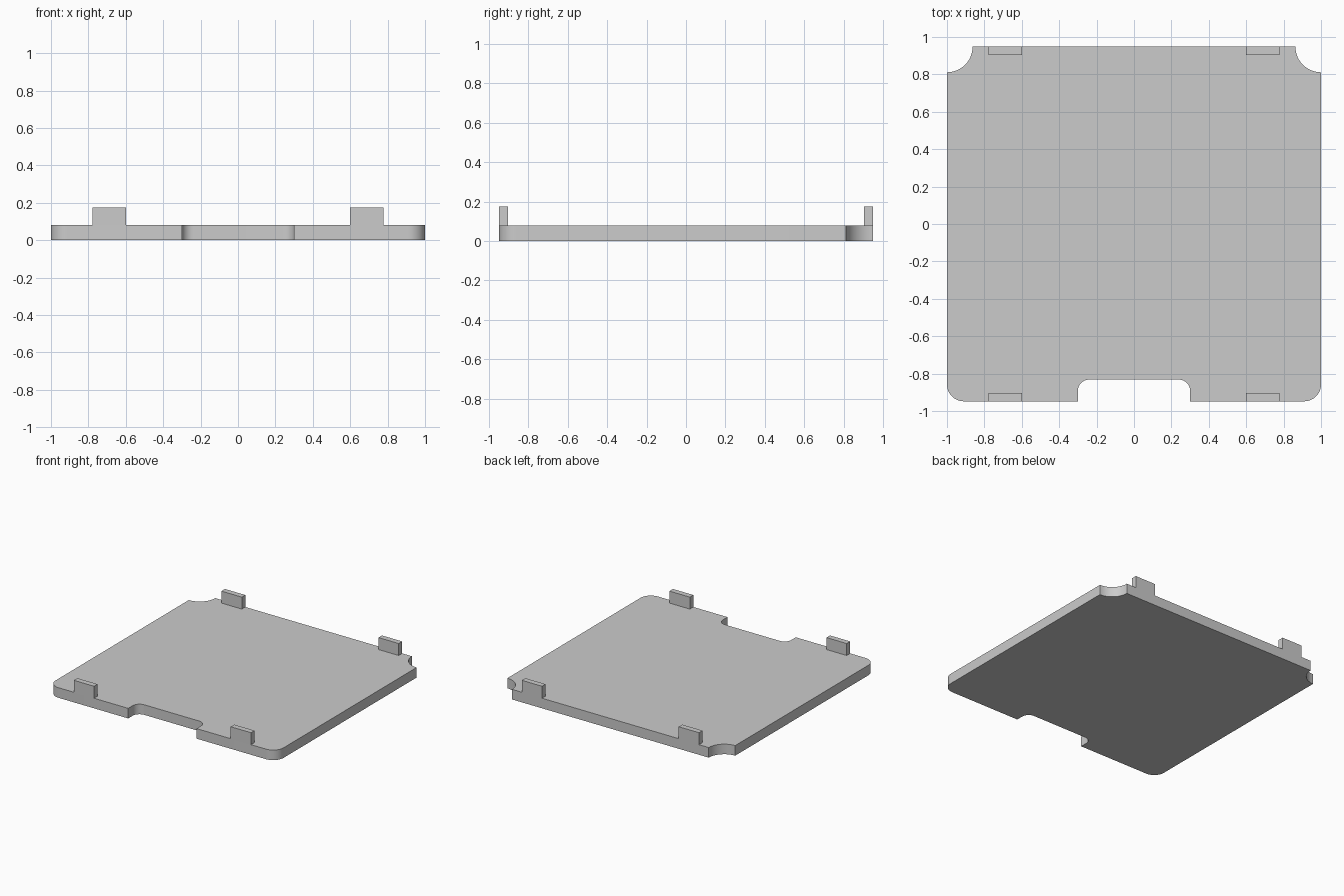
import bpy
import bmesh
from math import cos, sin, radians

cube = bpy.data.objects.get("Cube")
if cube:
    bpy.data.objects.remove(cube, do_unlink=True)

HALF_X, HALF_Y = 1.0, 0.948
PLATE_TOP, TAB_TOP = 0.08, 0.175

# One flat grey for everything
grey = bpy.data.materials.new("light grey")
grey.use_nodes = True
colour = (0.6, 0.6, 0.6, 1)
grey.diffuse_color = colour
grey.node_tree.nodes["Principled BSDF"].inputs["Base Color"].default_value = colour


def arc(cx, cy, radius, start, end, steps=12):
    angles = [radians(start + (end - start) * i / steps) for i in range(steps + 1)]
    return [(cx + radius * cos(a), cy + radius * sin(a)) for a in angles]


def extrude_outline(name, outline, bottom, top):
    """Solid prism from a counter-clockwise outline."""
    bm = bmesh.new()
    face = bm.faces.new([bm.verts.new((x, y, bottom)) for x, y in outline])
    result = bmesh.ops.extrude_face_region(bm, geom=[face], use_keep_orig=True)
    for item in result["geom"]:
        if isinstance(item, bmesh.types.BMVert):
            item.co.z = top
    bmesh.ops.recalc_face_normals(bm, faces=bm.faces)
    mesh = bpy.data.meshes.new(name)
    bm.to_mesh(mesh)
    bm.free()
    mesh.materials.append(grey)
    obj = bpy.data.objects.new(name, mesh)
    bpy.context.collection.objects.link(obj)
    return obj


# Right-hand half of the plate: notch fillet, rounded front corner, scooped back corner
notch_x, notch_y, fillet = 0.3, -0.832, 0.06
corner, scoop = 0.09, 0.137
half = arc(notch_x - fillet, notch_y - fillet, fillet, 90, 0)
half += [(notch_x, -HALF_Y)]
half += arc(HALF_X - corner, -HALF_Y + corner, corner, -90, 0)
half += arc(HALF_X, HALF_Y, scoop, 270, 180)
outline = half + [(-x, y) for x, y in reversed(half)]
plate = extrude_outline("base_plate", outline, 0, PLATE_TOP)

bpy.ops.object.select_all(action="DESELECT")
plate.select_set(True)
bpy.context.view_layer.objects.active = plate
bpy.ops.object.shade_smooth_by_angle(angle=radians(30))

# Four upright tabs flush with the front and back edges
for side, sx in (("left", 1), ("right", -1)):
    for end, sy in (("front", -1), ("back", 1)):
        x0, x1 = sorted((sx * 0.6, sx * 0.778))
        y0, y1 = sorted((sy * (HALF_Y - 0.044), sy * HALF_Y))
        extrude_outline(f"{end}_{side}_tab",
                        [(x0, y0), (x1, y0), (x1, y1), (x0, y1)],
                        PLATE_TOP, TAB_TOP)
